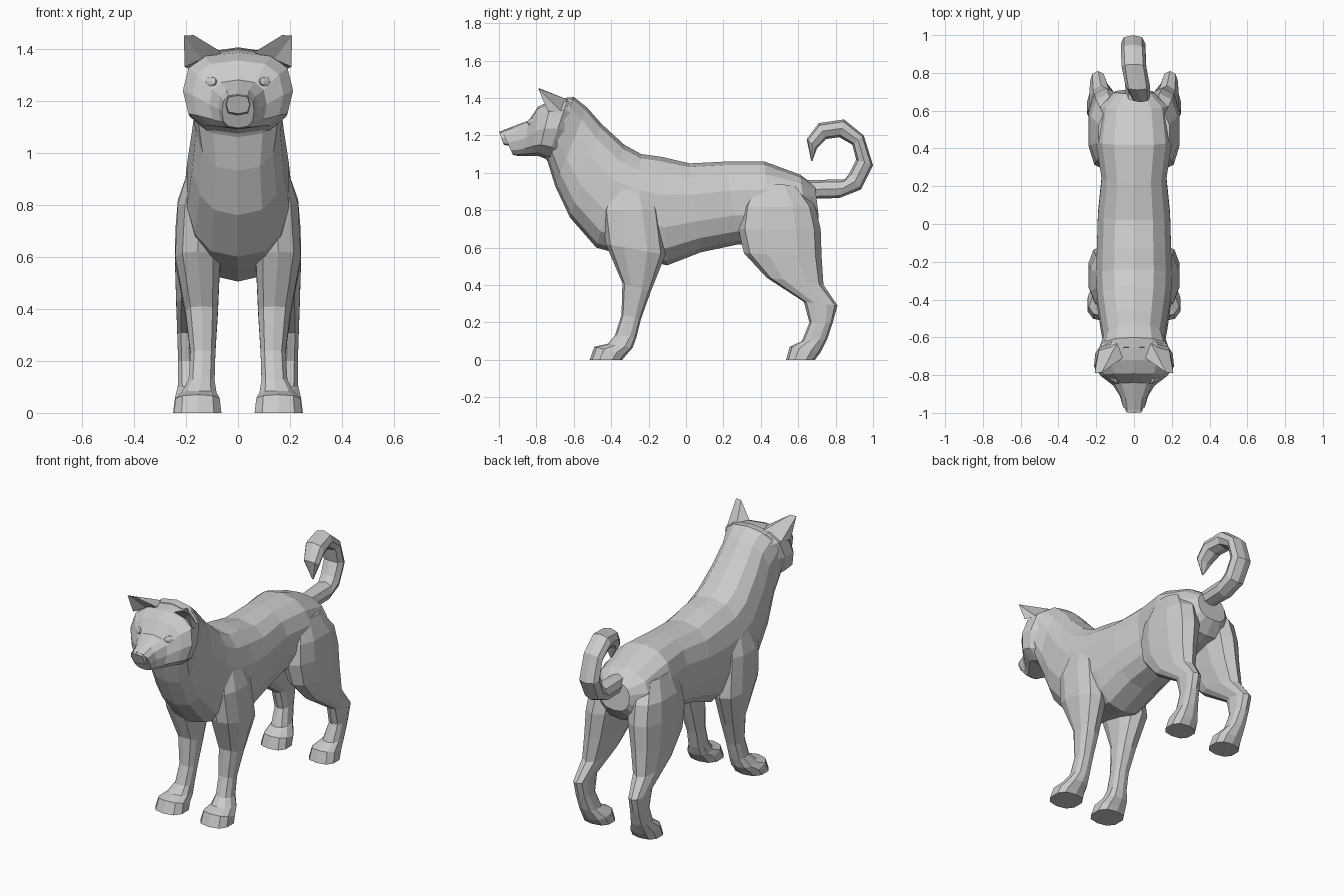
import bpy, bmesh, math
from mathutils import Vector

cube = bpy.data.objects.get("Cube")
if cube:
    bpy.data.objects.remove(cube, do_unlink=True)

grey = bpy.data.materials.new("plain grey")
grey.use_nodes = True
grey.diffuse_color = (0.6, 0.6, 0.6, 1)
grey.node_tree.nodes["Principled BSDF"].inputs["Base Color"].default_value = (0.6, 0.6, 0.6, 1)


def finish(name, bm):
    bmesh.ops.recalc_face_normals(bm, faces=bm.faces)
    mesh = bpy.data.meshes.new(name)
    bm.to_mesh(mesh)
    bm.free()
    mesh.materials.append(grey)
    obj = bpy.data.objects.new(name, mesh)
    bpy.context.collection.objects.link(obj)
    return obj


def power(v, e):
    return math.copysign(abs(v) ** e, v)


def loft(name, sections, sides=12, square=0.8, side=1):
    """Skin rings, each given by two outline points (y, z), centre x and half width."""
    bm = bmesh.new()
    rings = []
    for a, b, cx, half in sections:
        a, b = Vector((0, *a)), Vector((0, *b))
        ring = []
        for i in range(sides):
            t = 2 * math.pi * i / sides
            p = (a + b) / 2 + (a - b) / 2 * power(math.cos(t), square)
            p.x = side * (cx + half * power(math.sin(t), square))
            ring.append(bm.verts.new(p))
        rings.append(ring)
    for r, s in zip(rings, rings[1:]):
        for i in range(sides):
            j = (i + 1) % sides
            bm.faces.new((r[i], r[j], s[j], s[i]))
    bm.faces.new(rings[0])
    bm.faces.new(rings[-1])
    return finish(name, bm)


# Trunk and neck: back point, belly point, centre, half width
loft("body", [
    ((.69, .93), (.71, .76), 0, .10),
    ((.61, .99), (.65, .68), 0, .18),
    ((.42, 1.06), (.45, .63), 0, .205),
    ((.22, 1.06), (.27, .615), 0, .175),
    ((.02, 1.05), (.08, .575), 0, .195),
    ((-.13, 1.085), (-.10, .505), 0, .20),
    ((-.24, 1.10), (-.32, .555), 0, .205),
    ((-.33, 1.15), (-.48, .60), 0, .20),
    ((-.45, 1.26), (-.62, .76), 0, .18),
    ((-.53, 1.35), (-.70, .93), 0, .165),
    ((-.60, 1.405), (-.74, 1.06), 0, .185),
    ((-.65, 1.40), (-.76, 1.09), 0, .19),
], sides=14)

# Skull, cheeks and muzzle
loft("head", [
    ((-.58, 1.38), (-.68, 1.06), 0, .16),
    ((-.63, 1.40), (-.74, 1.07), 0, .205),
    ((-.72, 1.385), (-.79, 1.09), 0, .212),
    ((-.79, 1.355), (-.82, 1.09), 0, .175),
    ((-.84, 1.28), (-.87, 1.09), 0, .11),
    ((-.92, 1.25), (-.90, 1.09), 0, .075),
    ((-.985, 1.225), (-.925, 1.095), 0, .062),
], square=0.75)

# Nose pad
loft("nose", [
    ((-.95, 1.232), (-.93, 1.14), 0, .05),
    ((-1.0, 1.22), (-.975, 1.15), 0, .045),
], sides=8, square=0.6)

# Curled tail: outer point, inner point, centre, half width
loft("tail", [
    ((.66, .86), (.64, .96), .01, .05),
    ((.82, .865), (.85, .965), .005, .06),
    ((.935, .91), (.875, 1.0), 0, .062),
    ((1.0, 1.04), (.91, 1.07), -.005, .065),
    ((.95, 1.20), (.89, 1.15), -.005, .065),
    ((.845, 1.285), (.82, 1.19), 0, .065),
    ((.71, 1.265), (.75, 1.18), .02, .065),
    ((.645, 1.18), (.70, 1.13), .035, .05),
    ((.67, 1.06), (.676, 1.065), .045, .006),
], sides=8, square=0.85)

front_leg = [
    ((-.37, .98), (-.22, .98), .13, .05),
    ((-.45, .80), (-.14, .80), .145, .09),
    ((-.43, .62), (-.11, .56), .155, .09),
    ((-.34, .41), (-.19, .36), .14, .065),
    ((-.345, .24), (-.24, .22), .135, .05),
    ((-.38, .13), (-.265, .12), .14, .052),
    ((-.42, .085), (-.285, .065), .15, .07),
    ((-.49, .07), (-.32, .025), .155, .088),
    ((-.515, 0), (-.34, 0), .155, .095),
]
hind_leg = [
    ((.36, .95), (.60, .93), .11, .08),
    ((.30, .82), (.69, .82), .135, .10),
    ((.28, .70), (.72, .70), .145, .10),
    ((.31, .57), (.725, .55), .16, .085),
    ((.43, .44), (.735, .40), .175, .065),
    ((.63, .31), (.81, .29), .19, .045),
    ((.66, .20), (.785, .20), .187, .045),
    ((.62, .10), (.755, .11), .178, .055),
    ((.555, .07), (.72, .04), .165, .08),
    ((.535, 0), (.69, 0), .165, .088),
]


def ear(name, side):
    """Pointed ear with a hollow that opens forward and outward."""
    bm = bmesh.new()
    pts = [(.06, -.71, 1.385), (.205, -.74, 1.33), (.185, -.66, 1.32), (.09, -.63, 1.39),
           (.17, -.785, 1.452), (.208, -.79, 1.45), (.14, -.71, 1.36)]
    inner, outer, rear_out, rear_in, tip_in, tip_out, hollow = [
        bm.verts.new((side * x, y, z)) for x, y, z in pts]
    for face in ((inner, rear_in, tip_in), (rear_in, rear_out, tip_out, tip_in),
                 (rear_out, outer, tip_out), (outer, hollow, tip_out),
                 (hollow, tip_in, tip_out), (hollow, inner, tip_in),
                 (inner, hollow, outer, rear_out, rear_in)):
        bm.faces.new(face)
    finish(name, bm)


def eye(name, side):
    """Flattened almond set in the face."""
    bm = bmesh.new()
    bmesh.ops.create_uvsphere(bm, u_segments=10, v_segments=6, radius=1)
    obj = finish(name, bm)
    obj.scale = (.036, .012, .02)
    obj.location = (side * .108, -.822, 1.272)
    obj.rotation_euler = (-.3, 0, side * .75)


for word, side in (("left", 1), ("right", -1)):
    loft("front_leg_" + word, front_leg, sides=10, side=side)
    loft("hind_leg_" + word, hind_leg, sides=10, side=side)
    ear("ear_" + word, side)
    eye("eye_" + word, side)
